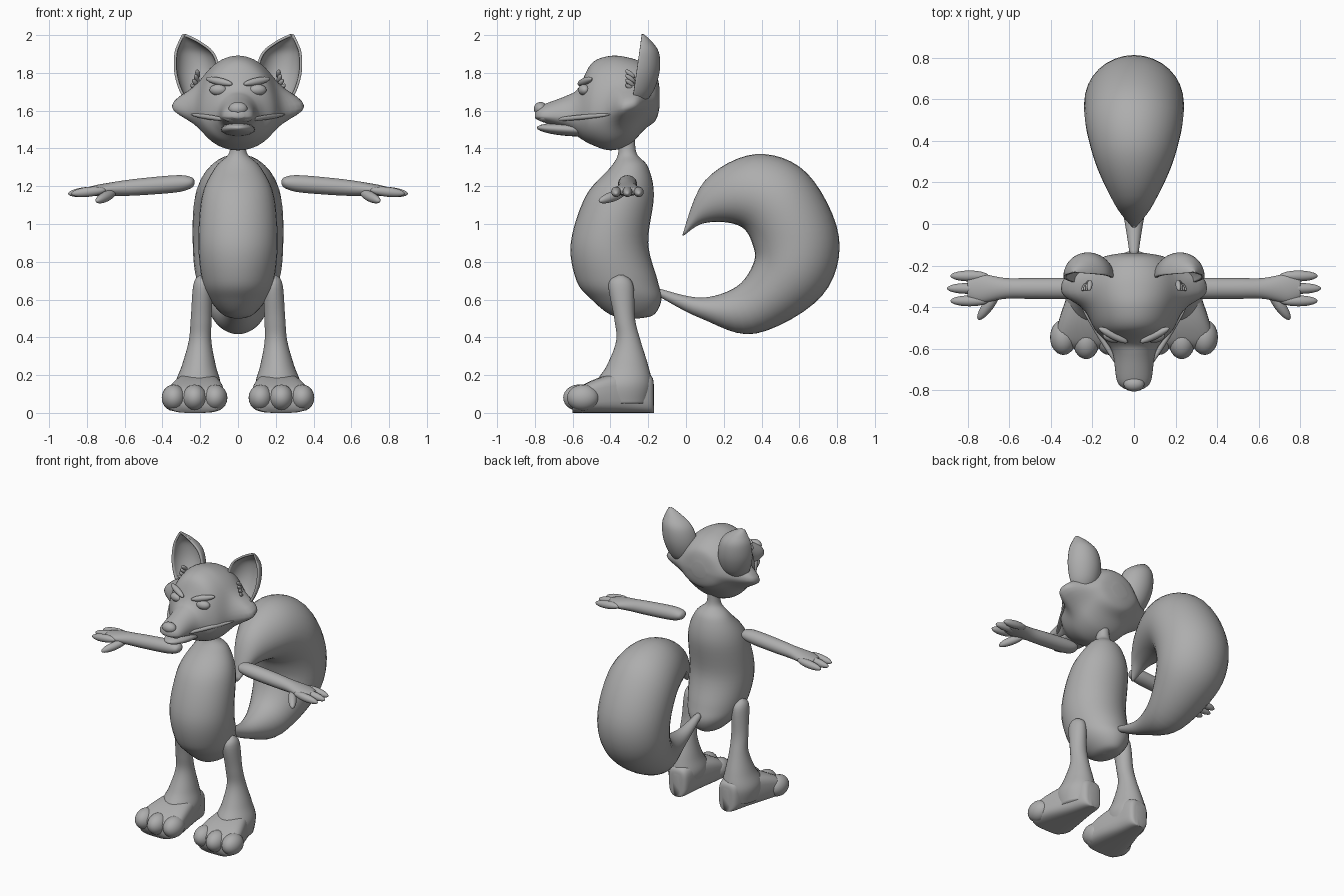
import bpy, bmesh
from math import sin, cos, pi, copysign
from mathutils import Vector, Matrix

default_cube = bpy.data.objects.get("Cube")
if default_cube:
    bpy.data.objects.remove(default_cube)

tone = 0.42
grey = (tone, tone, tone, 1)
clay = bpy.data.materials.new("plain_grey")
clay.use_nodes = True
clay.diffuse_color = grey
clay.node_tree.nodes["Principled BSDF"].inputs["Base Color"].default_value = grey


def finish(name, bm):
    """Turn a bmesh into a smooth grey object."""
    bmesh.ops.recalc_face_normals(bm, faces=bm.faces)
    mesh = bpy.data.meshes.new(name)
    bm.to_mesh(mesh)
    bm.free()
    mesh.materials.append(clay)
    mesh.shade_smooth()
    part = bpy.data.objects.new(name, mesh)
    bpy.context.scene.collection.objects.link(part)
    return part


def densify(rows, steps):
    """Smooth interpolation through the given rows."""
    result = []
    final = len(rows) - 1
    for index in range(final):
        before, start = rows[max(index - 1, 0)], rows[index]
        end, after = rows[index + 1], rows[min(index + 2, final)]
        for step in range(steps):
            t = step / steps
            values = []
            for a, b, c, d in zip(before, start, end, after):
                leave, arrive = (c - a) / 2, (d - b) / 2
                square = 3 * (c - b) - 2 * leave - arrive
                cubic = 2 * (b - c) + leave + arrive
                values.append(b + t * (leave + t * (square + t * cubic)))
            result.append(values)
    return result + [rows[final]]


def loft(name, rows, ring, side=1, sides=32, steps=6, closed=True):
    """Skin stretched over rings; ring(angle, *row) gives one point."""
    bm = bmesh.new()
    count = sides if closed else sides + 1
    sweep = 2 * pi if closed else pi
    loops = []
    for row in densify(rows, steps):
        points = [ring(sweep * k / sides, *row) for k in range(count)]
        loops.append([bm.verts.new((x * side, y, z)) for x, y, z in points])
    for lower, upper in zip(loops, loops[1:]):
        for k in range(sides):
            following = (k + 1) % count
            bm.faces.new((lower[k], lower[following], upper[following], upper[k]))
    if closed:
        bm.faces.new(loops[0])
        bm.faces.new(loops[-1])
    return finish(name, bm)


def capsule(name, start, end, radius, side=1, flatten=1):
    """Ellipsoid stretched between two points."""
    mirror = Vector((side, 1, 1))
    p, q = Vector(start) * mirror, Vector(end) * mirror
    turn = (q - p).to_track_quat("Z", "Y").to_matrix().to_4x4()
    size = Matrix.Diagonal((radius, radius * flatten, (q - p).length / 2, 1))
    placement = Matrix.Translation((p + q) / 2) @ turn @ size
    bm = bmesh.new()
    bmesh.ops.create_uvsphere(bm, u_segments=20, v_segments=14, radius=1, matrix=placement)
    return finish(name, bm)


def body_ring(angle, z, front, back, width):
    middle, depth = (front + back) / 2, (back - front) / 2
    return width * cos(angle), middle + depth * sin(angle), z


def leg_ring(angle, z, front, back, width):
    x, y, z = body_ring(angle, z, front, back, width)
    return x + 0.22 - z / 20, y, z


def tail_ring(angle, outer_y, outer_z, inner_y, inner_z, width):
    outer, inner = Vector((0, outer_y, outer_z)), Vector((0, inner_y, inner_z))
    across = Vector((width * sin(angle), 0, 0))
    return outer.lerp(inner, (1 - cos(angle)) / 2) + across


def head_ring(angle, y, width, top, bottom):
    # The cheeks are drawn out to a point near the back of the jaw
    c, s = cos(angle), sin(angle)
    cheek = 0.12 / (1 + ((y + 0.3) / 0.08) ** 4)
    middle = max(1.7 + y / 4, 1.57)
    x = width * c + copysign(cheek * abs(c) ** 18, c)
    return x, y, middle + s * (top - middle if s > 0 else middle - bottom)


def ear_ring(angle, z, inner, outer):
    # Half an ellipse, open to the front
    middle, width = (inner + outer) / 2, (outer - inner) / 2
    return middle + width * cos(angle), z / 7 - 0.52 + width * sin(angle), z


def arm_ring(angle, x, depth, height):
    return x, depth * cos(angle) - 0.31, 1.24 - x / 12 + height * sin(angle)


def foot_ring(angle, y, width, top):
    c, s = cos(angle), sin(angle)
    x = copysign(width * abs(c) ** 0.6, c)
    z = copysign(abs(s) ** 0.6, s)
    return x + 0.18 - y / 12, y, top / 2 * (1 + z)


# Body and neck: height, front, back, half width
loft("body", [
    (1.45, -.36, -.27, .04), (1.37, -.36, -.26, .05), (1.3, -.4, -.2, .12),
    (1.15, -.53, -.17, .19), (.9, -.61, -.2, .21), (.7, -.58, -.15, .19),
    (.6, -.5, -.13, .15), (.52, -.4, -.17, .08), (.5, -.3, -.25, .02)], body_ring)

# Tail: outer edge, inner edge, half width
loft("tail", [
    (-.15, .62, -.15, .66, .02), (.08, .5, .08, .61, .06), (.37, .42, .27, .67, .14),
    (.72, .62, .36, .8, .22), (.81, .93, .35, .9, .24), (.64, 1.27, .3, .98, .23),
    (.37, 1.37, .2, 1.01, .18), (.1, 1.23, .08, 1, .09), (-.02, .94, -.01, .94, .01)], tail_ring)

# Head: depth, half width, top, bottom
loft("head", [
    (-.14, .05, 1.72, 1.62), (-.16, .14, 1.8, 1.55), (-.22, .2, 1.85, 1.5),
    (-.3, .23, 1.88, 1.42), (-.4, .22, 1.89, 1.39), (-.5, .19, 1.85, 1.42),
    (-.57, .13, 1.72, 1.46), (-.63, .1, 1.68, 1.5), (-.76, .08, 1.63, 1.54),
    (-.8, .03, 1.6, 1.56)], head_ring, sides=64)
capsule("lower_jaw", (0, -.79, 1.51), (0, -.4, 1.49), .09, flatten=.4)
capsule("nose", (-.05, -.77, 1.61), (.05, -.77, 1.61), .036)

for side, label in ((1, "left_"), (-1, "right_")):
    # Face details
    capsule(label + "muzzle_pad", (0, -.77, 1.57), (.08, -.74, 1.57), .03, side)
    capsule(label + "eye", (.06, -.55, 1.71), (.15, -.53, 1.71), .03, side)
    capsule(label + "brow", (.03, -.57, 1.74), (.17, -.5, 1.77), .02, side)
    capsule(label + "lip", (.05, -.72, 1.55), (.25, -.4, 1.58), .013, side)

    # Cupped ear: height, inner edge, outer edge
    ear = loft(label + "ear", [
        (1.63, .16, .25), (1.7, .11, .3), (1.8, .1, .33), (1.9, .13, .33),
        (1.96, .2, .31), (2, .28, .29)], ear_ring, side, closed=False)
    shell = ear.modifiers.new("thickness", "SOLIDIFY")
    shell.thickness = .014
    shell.offset = 0

    # Fur tufts at the base of the ear
    for i in range(4):
        root = Vector((.21, -.27, 1.7 + i / 40))
        capsule(label + "ear_tuft", root, root + Vector((.04 - i / 90, -.05, .04)), .013, side)

    # Arm and palm: distance, half depth, half height
    loft(label + "arm", [
        (.23, .01, .01), (.25, .04, .03), (.32, .05, .045), (.5, .05, .045),
        (.62, .05, .04), (.74, .07, .03), (.8, .05, .02)], arm_ring, side)
    for i in (-1, 0, 1):
        y = -.31 + .06 * i
        capsule(label + "finger", (.7, y, 1.18), (.9 - abs(i) / 60, y, 1.16), .026, side)
    capsule(label + "thumb", (.65, -.32, 1.17), (.75, -.46, 1.12), .027, side)

    # Leg: height, front, back, half width
    loft(label + "leg", [
        (.73, -.36, -.33, .02), (.68, -.41, -.28, .05), (.5, -.38, -.27, .055),
        (.38, -.37, -.24, .06), (.25, -.42, -.2, .09), (.15, -.48, -.18, .12),
        (.05, -.46, -.2, .1)], leg_ring, side)

    # Foot and toes: depth, half width, top
    loft(label + "foot", [
        (-.17, .03, .15), (-.19, .07, .2), (-.3, .1, .22), (-.45, .14, .19),
        (-.56, .155, .14), (-.6, .12, .1)], foot_ring, side)
    for i in (-1, 0, 1):
        x = .23 + .11 * i
        y = abs(i) / 50 - .65
        capsule(label + "toe", (x, y, .08), (x, y + .17, .08), .064, side, 1.1)
